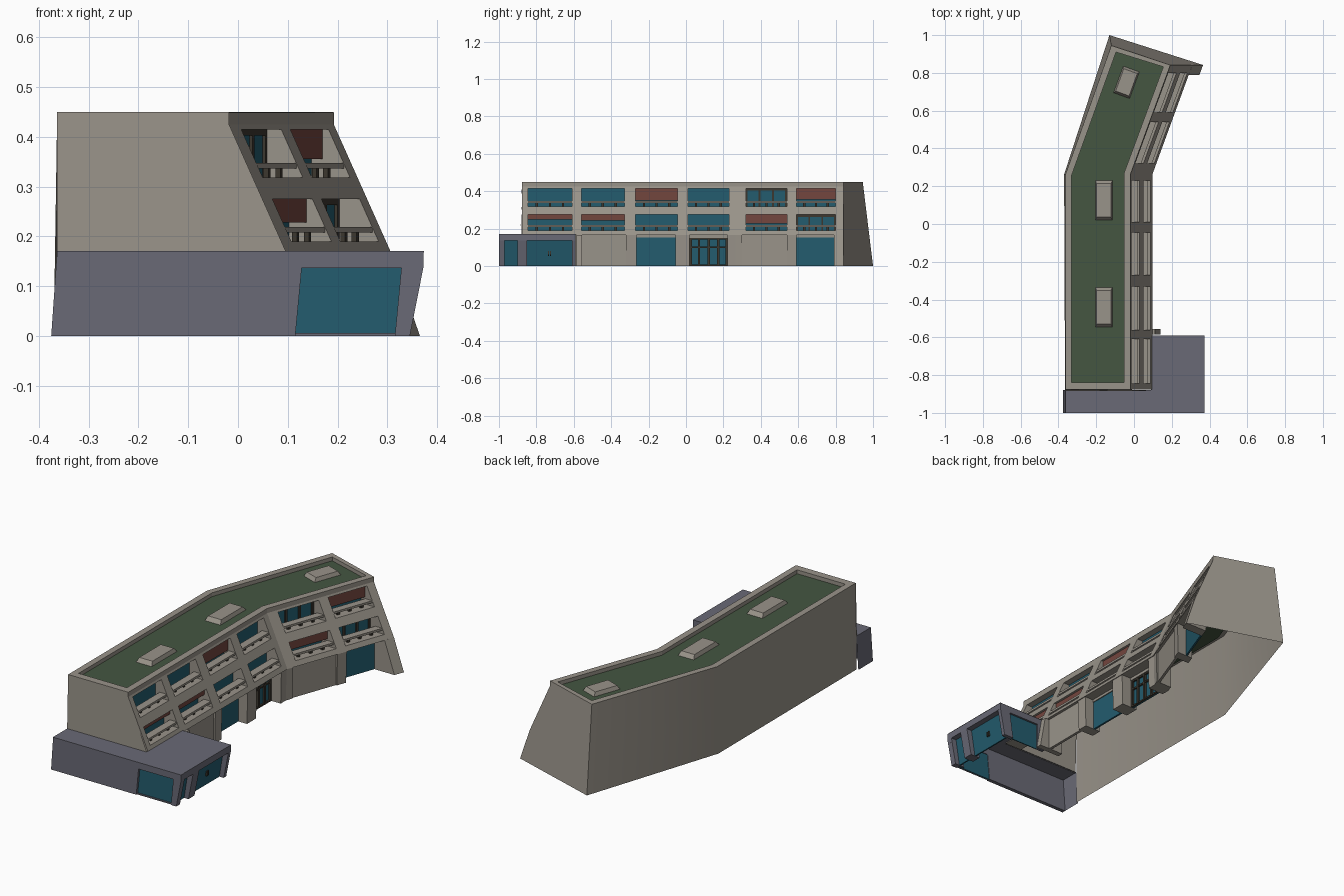
import bpy, math

if "Cube" in bpy.data.objects:
    bpy.data.objects.remove(bpy.data.objects["Cube"])

def material(name, rgb):
    m = bpy.data.materials.new(name)
    m.diffuse_color = (*rgb, 1)
    m.use_nodes = True
    m.node_tree.nodes["Principled BSDF"].inputs["Base Color"].default_value = m.diffuse_color
    return m

BEIGE = material("beige_render", (.318, .292, .252))
GREY = material("slate_cladding", (.144, .144, .181))
TEAL = material("teal_glass", (.017, .107, .156))
GREEN = material("green_roof", (.058, .093, .053))
RED = material("red_brown_blind", (.171, .061, .048))
DARK = material("dark_frame", (.045, .038, .028))

BEND, SHEAR = .265, .365      # the wing turns at this y

def mesh(name, verts, faces, mat, smooth=False):
    me = bpy.data.meshes.new(name)
    me.from_pydata(verts, [], faces)
    me.materials.append(mat)
    for p in me.polygons:
        p.use_smooth = smooth
    ob = bpy.data.objects.new(name, me)
    bpy.context.collection.objects.link(ob)
    return ob

def prism(name, profile, y0, y1, mat):
    """Extrude an (x, z) outline along y, following the bend of the building."""
    ys = [y0] + ([BEND] if y0 < BEND < y1 else []) + [y1]
    n = len(profile)
    verts = [(x + SHEAR * max(0, y - BEND), y, z) for y in ys for x, z in profile]
    faces = [tuple(range(n)), tuple(reversed(range(len(verts) - n, len(verts))))]
    for r in range(len(ys) - 1):
        for i in range(n):
            j = (i + 1) % n
            faces.append((r*n + i, (r+1)*n + i, (r+1)*n + j, r*n + j))
    area = sum(profile[i][0] * profile[(i+1) % n][1] - profile[(i+1) % n][0] * profile[i][1] for i in range(n))
    if area < 0:
        faces = [f[::-1] for f in faces]
    return mesh(name, verts, faces, mat)

def box(name, x0, x1, y0, y1, z0, z1, mat):
    return prism(name, [(x0, z0), (x1, z0), (x1, z1), (x0, z1)], y0, y1, mat)

def fx(z):                    # x of the leaning facade at height z
    return -.018 + (.425 - min(z, .425)) * .447

# ---- main shell: back wall, end walls, open underneath
mesh("back_wall", [(-.365, -.88, 0), (-.37, .262, 0), (-.13, 1, 0),
                   (-.363, -.877, .45), (-.363, .262, .45), (-.12, .945, .45)],
     [(0, 3, 4, 1), (1, 4, 5, 2)], BEIGE, True)
mesh("far_end_wall", [(-.13, 1, 0), (.365, .842, 0), (.302, .842, .17), (.192, .842, .425),
                      (.192, .842, .45), (-.12, .945, .45)], [(0, 5, 4, 3, 2, 1)], BEIGE)
mesh("near_end_wall", [(-.363, -.885, .17), (.096, -.885, .17), (-.018, -.877, .425),
                       (-.018, -.877, .45), (-.363, -.877, .45)], [(0, 1, 2, 3, 4)], BEIGE)

# ---- roof with parapet
outer = [(-.363, -.877), (-.018, -.877), (-.018, .265), (.192, .842), (-.12, .945), (-.363, .262)]
inner = [(-.33, -.838), (-.052, -.838), (-.052, .272), (.155, .832), (-.095, .91), (-.33, .258)]
ROOF = .43
ring = [(x, y, .45) for x, y in outer] + [(x, y, .45) for x, y in inner] + [(x, y, ROOF) for x, y in inner]
mesh("parapet", ring, [f for i in range(6) for j in [(i + 1) % 6]
                       for f in ((i, j, 6 + j, 6 + i), (6 + i, 6 + j, 12 + j, 12 + i))], BEIGE)
mesh("roof_lawn", [(x, y, ROOF) for x, y in inner], [(0, 1, 2, 5), (5, 2, 3, 4)], GREEN)

# ---- skylights
for cx, cy, w, l, rot in [(-.16, -.44, .09, .21, 0), (-.16, .125, .09, .21, 0), (-.04, .75, .09, .15, -20)]:
    v = [(sx * w * k / 2, sy * l * k / 2, z) for k, z in ((1, 0), (.84, .02))
         for sx, sy in ((-1, -1), (1, -1), (1, 1), (-1, 1))]
    s = mesh("skylight", v, [(4, 5, 6, 7)] + [(i, (i+1) % 4, 4 + (i+1) % 4, 4 + i) for i in range(4)], BEIGE)
    s.location = (cx, cy, ROOF)
    s.rotation_euler.z = math.radians(rot)

# ---- leaning facade: pillars, floor bands, balconies
bays = [(-.845, -.61), (-.56, -.33), (-.27, -.045), (.01, .23), (.32, .54), (.59, .80)]
GLASS_LOW, GLASS_UP = .0, -.05
pillar = [(GLASS_LOW, .165), (fx(.165), .165), (-.018, .425), (-.018, .449),
          (GLASS_UP, .449), (GLASS_UP, .275), (GLASS_LOW, .275)]
edges = [-.876] + [y for b in bays for y in b] + [.841]
for i in range(0, len(edges), 2):
    prism("facade_pillar", pillar, edges[i], edges[i + 1], BEIGE)

blinds = {(1, 2): .35, (1, 5): .355, (0, 0): .25, (0, 1): .243, (0, 4): .228}
framed = [(1, 4), (0, 5)]
for b, (y0, y1) in enumerate(bays):
    prism("lower_band", [(0, .165), (fx(.165), .165), (fx(.19), .19), (0, .19)], y0, y1, BEIGE)
    prism("middle_band", [(GLASS_UP, .275), (fx(.275), .275), (fx(.318), .318), (GLASS_UP, .318)], y0, y1, BEIGE)
    prism("top_band", [(GLASS_UP, .415), (fx(.415), .415), (-.018, .425), (-.018, .449), (GLASS_UP, .449)],
          y0, y1, BEIGE)
    for row, (z0, z1, gx) in enumerate([(.19, .275, GLASS_LOW), (.318, .415, GLASS_UP)]):
        box("balcony_glass", gx - .005, gx + .002, y0, y1, z0, z1, TEAL)
        # railing shelf on short posts
        zr = z0 + .018
        xr = fx(zr + .01)
        box("railing", xr - .04, xr, y0, y1, zr, zr + .011, BEIGE)
        for k in (.2, .5, .8):
            yc = y0 + (y1 - y0) * k
            box("railing_post", xr - .024, xr - .014, yc - .006, yc + .006, z0, zr, DARK)
        if (row, b) in blinds:
            bx = fx(z1) - .012
            box("blind", bx - .006, bx, y0, y1, blinds[row, b], z1, RED)
        if (row, b) in framed:
            for k in (.02, .33, .66, .98):
                yc = y0 + (y1 - y0) * k
                box("window_mullion", gx, gx + .008, yc - .005, yc + .005, z0, z1, DARK)
            box("window_head", gx, gx + .008, y0, y1, z1 - .012, z1, DARK)

# ---- ground floor under the overhang
for y0, y1 in [(-.32, -.265), (-.055, .02), (.222, .30), (.54, .59)]:
    prism("ground_column", [(.0, 0), (.09, 0), (.094, .166), (.0, .166)], y0, y1, BEIGE)
prism("first_column", [(.0, 0), (.14, 0), (.11, .166), (.0, .166)], -.585, -.556, BEIGE)
prism("end_fin", [(.03, 0), (.155, 0), (fx(.165), .166), (.0, .166)], .79, .841, BEIGE)
for y0, y1 in [(-.556, -.32), (.30, .54)]:
    box("ground_panel", .07, .084, y0, y1, 0, .166, BEIGE)
for y0, y1 in [(-.265, -.055), (.59, .79)]:
    box("shop_window", .03, .04, y0, y1, 0, .152, TEAL)
    box("shop_window_head", .03, .045, y0, y1, .152, .166, BEIGE)
# entrance door with frames
box("entrance_glass", .02, .027, .02, .222, 0, .15, TEAL)
box("entrance_head", .02, .04, .02, .222, .15, .166, BEIGE)
for y in (.025, .07, .121, .172, .217):
    box("entrance_mullion", .027, .037, y - .006, y + .006, 0, .15, DARK)
for z in (.004, .1, .146):
    box("entrance_rail", .027, .036, .02, .222, z - .004, z + .004, DARK)

# ---- low slate annex, open underneath
T = .172
mesh("annex_roof", [(-.363, -1, T), (.373, -1, T), (.373, -.59, T), (.09, -.59, T), (.09, -.88, T), (-.363, -.88, T)],
     [(0, 1, 4, 5), (1, 2, 3, 4)], GREY)
mesh("annex_left_wall", [(-.375, -1, 0), (-.363, -1, T), (-.363, -.88, T), (-.375, -.88, 0)], [(0, 1, 2, 3)], GREY)
prism("annex_front_wall", [(-.375, 0), (.115, 0), (.128, .137), (-.3655, .137)], -1, -.98, GREY)
prism("annex_front_lintel", [(-.3655, .137), (.372, .137), (.373, T - .001), (-.363, T - .001)], -1, -.98, GREY)
prism("annex_front_corner", [(.315, 0), (.345, 0), (.372, .137), (.328, .137)], -1, -.98, GREY)
prism("annex_front_window", [(.11, .0), (.325, .0), (.335, .137), (.12, .137)], -.988, -.983, TEAL)
prism("annex_front_sill", [(.115, 0), (.315, 0), (.315, .006), (.115, .006)], -.995, -.984, GREY)
# glazed right side with leaning fins
box("annex_side_lintel", .30, .372, -.98, -.59, .137, T - .001, GREY)
for y0, y1 in [(-.98, -.97), (-.9, -.85), (-.61, -.59)]:
    prism("annex_side_fin", [(.29, 0), (.345, 0), (.372, .138), (.31, .138)], y0, y1, GREY)
for y0, y1 in [(-.97, -.9), (-.85, -.61)]:
    prism("annex_side_glass", [(.313, 0), (.32, 0), (.342, .138), (.335, .138)], y0, y1, TEAL)
for y in (-.735, -.725):
    box("annex_door_handle", .325, .338, y - .003, y + .003, .055, .08, DARK)
# rear wall of the annex
box("annex_rear_lintel", .09, .30, -.605, -.59, .137, T - .001, GREY)
box("annex_rear_pier", .09, .13, -.605, -.59, 0, .137, GREY)
box("annex_rear_glass", .13, .30, -.605, -.6, 0, .137, TEAL)
